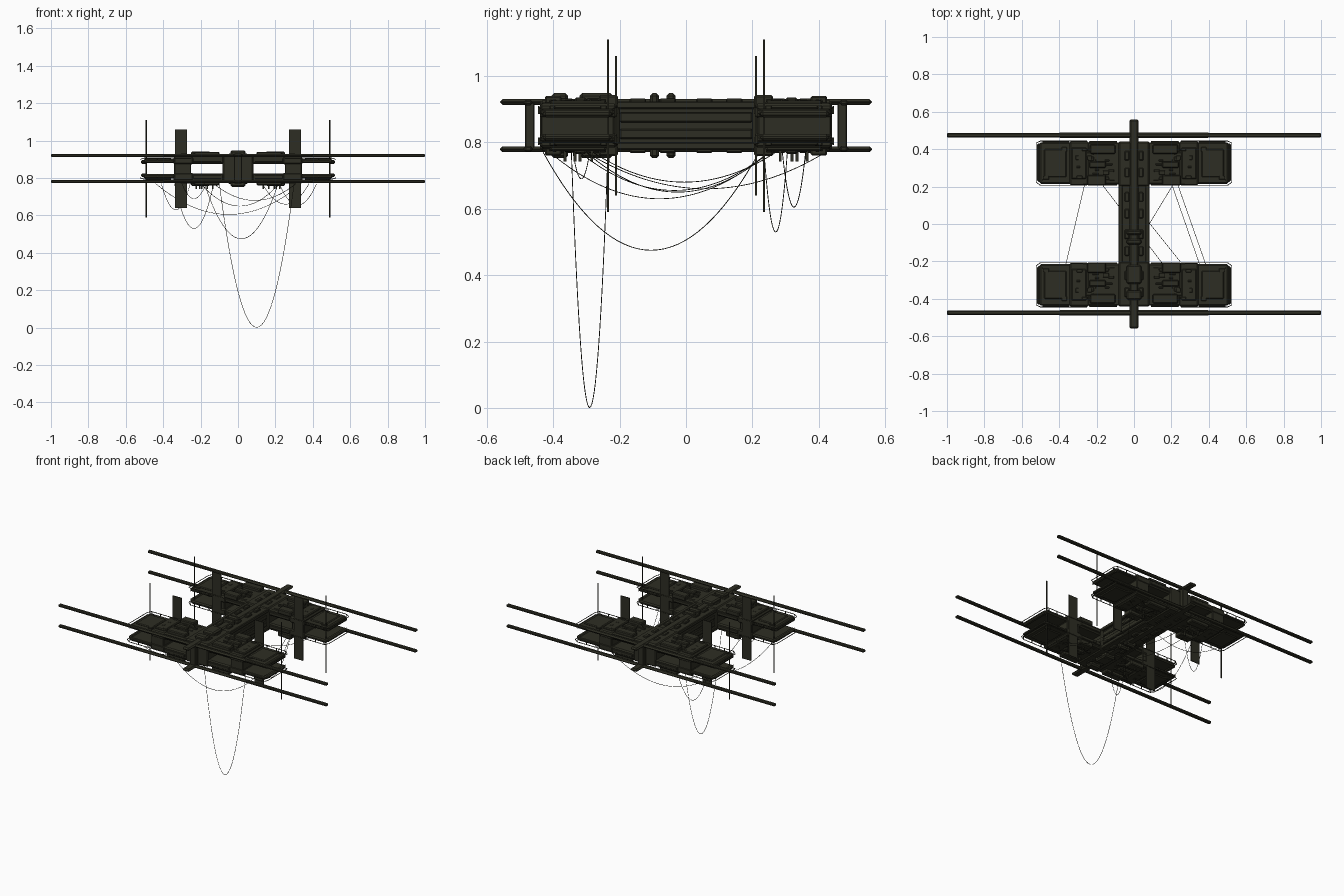
import bpy, bmesh, random
from mathutils import Vector

if "Cube" in bpy.data.objects:
    bpy.data.objects.remove(bpy.data.objects["Cube"])

random.seed(4)
MID = 0.85  # height of the horizontal symmetry plane

hull = bpy.data.materials.new("dark olive hull")
hull.diffuse_color = (0.027, 0.027, 0.017, 1)
hull.use_nodes = True
hull.node_tree.nodes["Principled BSDF"].inputs["Base Color"].default_value = hull.diffuse_color


def finish(obj, axes, bevel=0):
    """Add material, optional bevel and mirroring about the station centre."""
    obj.data.materials.append(hull)
    bpy.context.collection.objects.link(obj)
    if bevel:
        b = obj.modifiers.new("bevel", 'BEVEL')
        b.width, b.segments = bevel, 1
    if axes:
        m = obj.modifiers.new("mirror", 'MIRROR')
        m.use_axis = ['x' in axes, 'y' in axes, 'z' in axes]
        m.use_clip = False
        m.use_mirror_merge = False
    return obj


def boxes(name, spans, axes="", bevel=0):
    """Boxes from (x0,x1,y0,y1,z0,z1); z is measured from the middle plane."""
    bm = bmesh.new()
    for x0, x1, y0, y1, z0, z1 in spans:
        vs = bmesh.ops.create_cube(bm, size=1)["verts"]
        for v in vs:
            v.co = Vector((x0 + (v.co.x + .5) * (x1 - x0),
                           y0 + (v.co.y + .5) * (y1 - y0),
                           z0 + (v.co.z + .5) * (z1 - z0)))
    me = bpy.data.meshes.new(name)
    bm.to_mesh(me)
    bm.free()
    obj = bpy.data.objects.new(name, me)
    obj.location.z = MID
    return finish(obj, axes, bevel)


def wire(name, pts, radius, axes="", origin=MID):
    """Thin tube through points, converted to mesh so it can be mirrored."""
    cu = bpy.data.curves.new(name, 'CURVE')
    cu.dimensions = '3D'
    cu.bevel_depth, cu.bevel_resolution, cu.use_fill_caps = radius, 1, True
    sp = cu.splines.new('POLY')
    sp.points.add(len(pts) - 1)
    for p, co in zip(sp.points, pts):
        p.co = (*co, 1)
    tmp = bpy.data.objects.new(name + "_path", cu)
    me = bpy.data.meshes.new_from_object(tmp)
    me.materials.clear()
    bpy.data.objects.remove(tmp)
    obj = bpy.data.objects.new(name, me)
    obj.location.z = origin
    return finish(obj, axes)


# central beam with side panels and long keels
boxes("central_beam", [(-.07, .07, -.43, .43, -.07, .07)], "", .008)
boxes("beam_edge_strip", [(.06, .084, -.21, .21, .05, .073), (.06, .08, -.2, .2, .01, .04)], "xz", .004)
boxes("beam_end_collar", [(-.084, .084, .2, .44, -.076, .076)], "y", .008)
boxes("keel_bar", [(-.025, .025, -.56, .56, .062, .08)], "z", .008)
boxes("keel_end_strut", [(-.022, .022, .456, .484, -.07, .07)], "y", .003)
boxes("beam_roof_pod", [(-.04, .04, y - w, y + w, .06, .098)
                        for y, w in ((-.095, .014), (-.045, .014), (-.27, .05), (-.38, .025))], "z", .008)
boxes("beam_rib", [(.025, .05, y, y + .05, .06, .082) for y in (.03, .12, .25, .34)], "xyz", .004)

# long lattice rails at both ends
boxes("long_rail", [(-1, 1, .463, .487, .061, .078), (-.4, .4, .46, .49, .064, .075)], "yz", .005)

# wings: thick stepped inner decks, thin outer platforms
boxes("wing_inner_deck", [(.075, .25, .212, .437, .025, .07), (.24, .345, .208, .44, .022, .066)], "xyz", .007)
boxes("wing_outer_deck", [(.33, .505, .215, .437, .03, .052), (.49, .518, .225, .43, .025, .046)], "xyz", .007)
boxes("wing_pillar", [(.25, .342, .215, .437, -.03, .03)], "xy", .004)
boxes("wing_raised_plate", [(.15, .25, .205, .262, .06, .092), (.15, .24, .3, .335, .06, .085),
                            (.1, .235, .375, .425, .06, .09), (.255, .335, .24, .41, .06, .076),
                            (.36, .48, .25, .4, .05, .06)], "xyz", .006)
boxes("wing_side_ledge", [(.09, .24, .432, .443, .035, .055), (.09, .24, .205, .216, .035, .055),
                          (.345, .49, .432, .44, .034, .046)], "xyz", .002)

# small hull fittings scattered on the decks
fit = []
for i in range(34):
    x, y = random.uniform(.1, .47), random.uniform(.225, .405)
    base = .055 if x < .32 else .045
    top = base + random.uniform(.016, .026) if x < .32 else base + random.uniform(.01, .016)
    fit.append((x, x + random.uniform(.01, .035), y, y + random.uniform(.008, .025), base, top))
boxes("deck_fitting", fit, "xyz", .002)

# hanging stubs under the wings
boxes("underside_stub", [(x, x + .008, y, y + .008, -.108, -.06)
                         for x, y in ((.16, .28), (.19, .315), (.22, .33), (.13, .36), (.2, .23))], "xy")

# guard railings round the platforms
loop = [(.25, .207, .057), (.5, .207, .057), (.522, .222, .05), (.522, .433, .05), (.5, .444, .057), (.25, .444, .057)]
wire("guard_rail", loop, .0022, "xyz")
boxes("guard_rail_post", [(x, x + .004, y, y + .004, .035, .058)
                          for x in (.36, .43, .495) for y in (.205, .441)], "xyz")

# upright panels and masts on the inner edges
boxes("upright_panel", [(.272, .338, .208, .213, -.21, .21)], "xy")
wire("mast", [(.49, .235, -.26), (.49, .235, .26)], .0035, "xy")


# slack cables: start, end, lowest height
def cable(i, a, b, low):
    a, b = Vector((*a, .77)), Vector((*b, .77))
    pts = []
    for k in range(33):
        t = k / 32
        p = a.lerp(b, t)
        p.z -= (.77 - low) * 4 * t * (1 - t)
        pts.append(tuple(p))
    wire(f"hanging_cable_{i}", pts, .0013, origin=0)


CABLES = [((-.1, -.235), (.3, -.345), .0013), ((-.13, .305), (-.34, .235), .53),
          ((-.44, .29), (.34, .36), .605), ((-.18, -.43), (.215, .22), .475),
          ((-.41, -.41), (-.255, .25), .63), ((-.2, .25), (.22, -.3), .65),
          ((.31, -.28), (-.13, .27), .68), ((.22, .25), (.42, -.32), .655),
          ((.13, .42), (.38, -.3), .66), ((-.3, -.34), (-.17, -.29), .69)]
for i, (a, b, low) in enumerate(CABLES):
    cable(i + 1, a, b, low)
